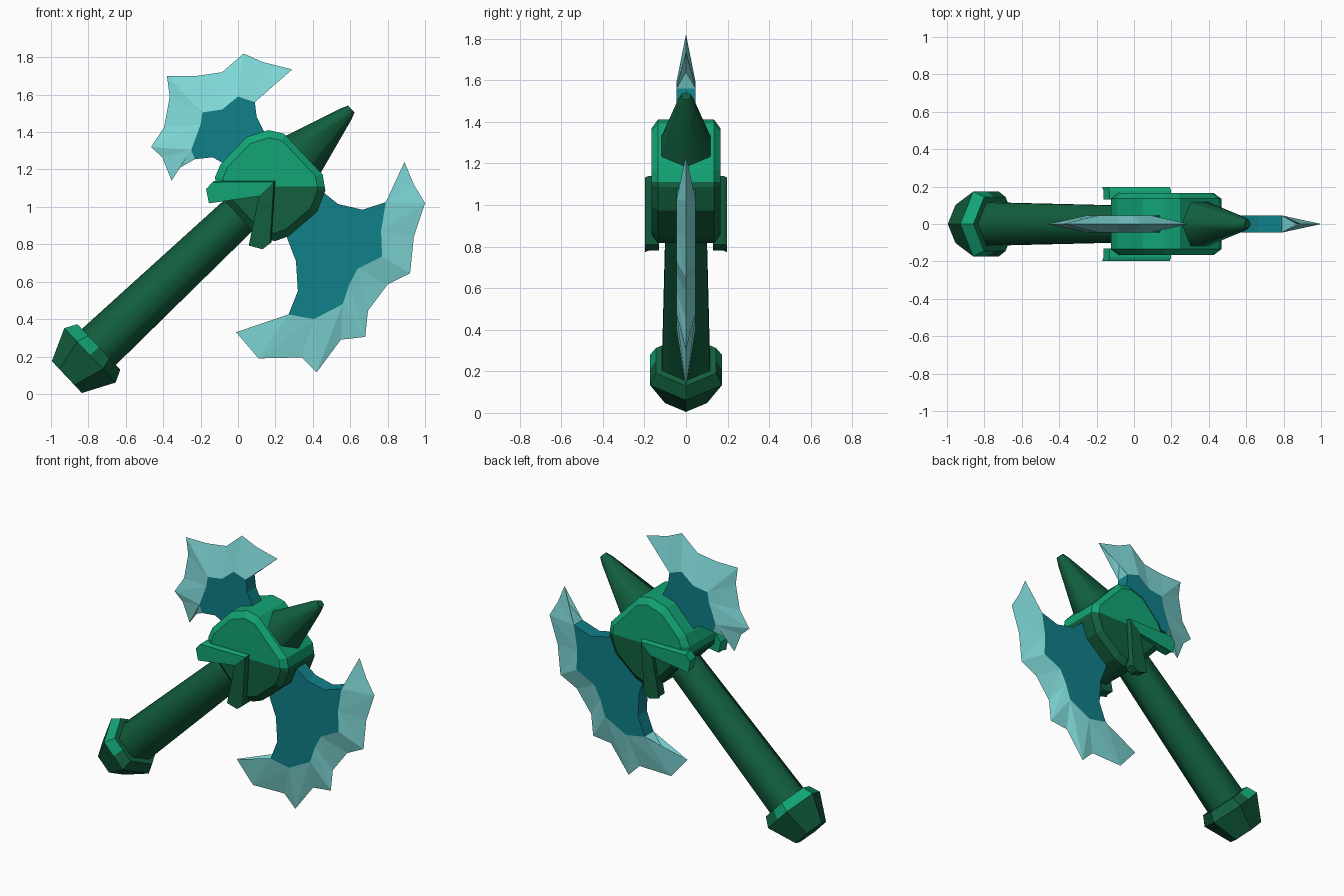
import bpy, bmesh, math
from mathutils import Vector

if "Cube" in bpy.data.objects:
    bpy.data.objects.remove(bpy.data.objects["Cube"])


def material(name, rgb):
    m = bpy.data.materials.new(name)
    m.diffuse_color = (*rgb, 1)
    m.use_nodes = True
    m.node_tree.nodes["Principled BSDF"].inputs["Base Color"].default_value = m.diffuse_color
    return m


DARK = material("dark green", (0.006, 0.115, 0.048))
BRIGHT = material("bright green", (0.006, 0.37, 0.18))
TEAL = material("teal", (0.005, 0.215, 0.25))
AQUA = material("pale aqua", (0.22, 0.72, 0.71))

# Axe frame: u runs up the shaft, v points to the large blade, y is thickness
ANG = math.radians(43.3)
U = Vector((math.cos(ANG), 0, math.sin(ANG)))
V = Vector((math.sin(ANG), 0, -math.cos(ANG)))
O = Vector((-0.915, 0, 0.09))


def P(u, v, y):
    return O + U * u + V * v + Vector((0, y, 0))


def finish(name, bm, mats, rule=None, split=None, smooth=None):
    """Optionally cut along a plane, colour faces by rule, make the object."""
    if split:
        bmesh.ops.bisect_plane(bm, geom=bm.verts[:] + bm.edges[:] + bm.faces[:],
                               plane_co=split[0], plane_no=split[1])
    bmesh.ops.recalc_face_normals(bm, faces=bm.faces[:])
    if rule:
        for f in bm.faces:
            c = f.calc_center_median()
            f.material_index = rule((c - O).dot(U), (c - O).dot(V), c)
    me = bpy.data.meshes.new(name)
    bm.to_mesh(me)
    bm.free()
    for m in mats:
        me.materials.append(m)
    ob = bpy.data.objects.new(name, me)
    bpy.context.collection.objects.link(ob)
    if smooth:
        bpy.context.view_layer.objects.active = ob
        ob.select_set(True)
        bpy.ops.object.shade_smooth_by_angle(angle=math.radians(smooth))
        ob.select_set(False)
    return ob


def loft(rings):
    """Skin a list of equal-length point rings and cap both ends."""
    bm = bmesh.new()
    vs = [[bm.verts.new(p) for p in r] for r in rings]
    n = len(vs[0])
    for a, b in zip(vs, vs[1:]):
        for i in range(n):
            j = (i + 1) % n
            bm.faces.new((a[i], a[j], b[j], b[i]))
    bm.faces.new(vs[0])
    bm.faces.new(vs[-1])
    return bm


def hexes(profile):
    """Hexagonal rings along the shaft from (u, radius) pairs."""
    return [[P(u, r * math.cos(k * math.pi / 3), r * math.sin(k * math.pi / 3))
             for k in range(6)] for u, r in profile]


# Shaft, pommel with a half-bright band, and top spike
finish("shaft", loft(hexes([(0.2, 0.133), (1.35, 0.11)])), [DARK], smooth=65)
finish("pommel", loft(hexes([(0, 0.117), (0.17, 0.2), (0.235, 0.167)])), [DARK, BRIGHT],
       rule=lambda u, v, c: int(0.18 < u < 0.225 and v < 0), split=(O, V))
finish("spike", loft(hexes([(1.65, 0.162), (2.05, 0.042), (2.09, 0.025)])), [DARK], smooth=65)

# Head block: chamfered octagonal slab, bright above a level cut
HALF = [(1.26, 0.17), (1.31, 0.235), (1.38, 0.265), (1.58, 0.275), (1.69, 0.222), (1.738, 0.15)]
outline = HALF + [(u, -v) for u, v in reversed(HALF)]
rings = [[P(1.5 + (u - 1.5) * s, v * s, y) for u, v in outline]
         for y, s in ((-0.165, 0.86), (-0.135, 1), (0.135, 1), (0.165, 0.86))]
finish("head_block", loft(rings), [DARK, BRIGHT], split=(Vector((0, 0, 1.11)), Vector((0, 0, 1))),
       rule=lambda u, v, c: int(c.z > 1.11))

# Chevron guards on both sides, upper arm bright and lower arm dark
OUTER = [(1.20, -0.155), (1.24, -0.22), (1.29, -0.225), (1.53, 0)]
OUTER += [(u, -v) for u, v in reversed(OUTER[:3])] + [(1.42, 0)]
for side, label in ((-1, "front"), (1, "back")):
    rings = [[P(u + d, v, y * side) for u, v in OUTER]
             for y, d in ((0.13, 0), (0.18, 0), (0.197, -0.01))]
    finish("chevron_guard_" + label, loft(rings), [DARK, BRIGHT], split=(O, V),
           rule=lambda u, v, c: int(v < 0))


def blade(name, inner, root, edge, t=0.046):
    """Slab core (inner + root outline) with a bevelled cutting edge.
    edge holds (x, z, index of the inner point it slopes from)."""
    bm = bmesh.new()
    core = inner + root
    n = len(core)
    front, back = [[bm.verts.new((x, y, z)) for x, z in core] for y in (-t, t)]
    bm.faces.new(front)
    bm.faces.new(back[::-1])
    for i in range(len(inner) - 1, n):
        j = (i + 1) % n
        bm.faces.new((front[i], back[i], back[j], front[j]))
    rim = [(bm.verts.new((x, 0, z)), k) for x, z, k in edge]
    pale = []
    for s in (front, back):
        for (a, i), (b, j) in zip(rim, rim[1:]):
            pale.append(bm.faces.new((s[i], a, b)))
            if i != j:
                pale.append(bm.faces.new((s[i], b, s[j])))
    for r, k in (rim[0], rim[-1]):
        pale.append(bm.faces.new((front[k], back[k], r)))
    for f in pale:
        f.material_index = 1
    finish(name, bm, [TEAL, AQUA])


# Large lower blade
blade("large_blade",
      [(0.79, 1.025), (0.765, 0.87), (0.77, 0.735), (0.64, 0.67),
       (0.595, 0.585), (0.56, 0.48), (0.405, 0.40), (0.27, 0.425)],
      [(0.32, 0.55), (0.31, 0.71), (0.26, 0.84), (0.2, 1.0), (0.36, 1.15),
       (0.46, 1.075), (0.535, 1.015), (0.665, 0.985)],
      [(0.87, 1.14, 0), (0.89, 1.24, 0), (0.94, 1.12, 0), (1.0, 1.02, 1), (0.94, 0.84, 1),
       (0.92, 0.645, 2), (0.80, 0.585, 3), (0.695, 0.445, 4), (0.68, 0.305, 5),
       (0.55, 0.29, 5), (0.42, 0.115, 6), (0.34, 0.195, 6), (0.11, 0.19, 7),
       (-0.01, 0.33, 7), (0.15, 0.33, 7)])

# Small upper blade
blade("small_blade",
      [(0.09, 1.56), (0.0, 1.59), (-0.085, 1.52), (-0.19, 1.505),
       (-0.2, 1.44), (-0.25, 1.305), (-0.23, 1.255)],
      [(-0.135, 1.265), (-0.055, 1.22), (0.05, 1.12), (0.22, 1.28), (0.14, 1.40), (0.10, 1.48)],
      [(0.12, 1.64, 0), (0.205, 1.705, 0), (0.29, 1.735, 0), (0.13, 1.775, 0),
       (0.03, 1.82, 1), (-0.085, 1.72, 2), (-0.225, 1.70, 3), (-0.38, 1.70, 3),
       (-0.365, 1.59, 4), (-0.395, 1.425, 4), (-0.465, 1.32, 5), (-0.405, 1.265, 5),
       (-0.355, 1.14, 5), (-0.31, 1.21, 6)])
